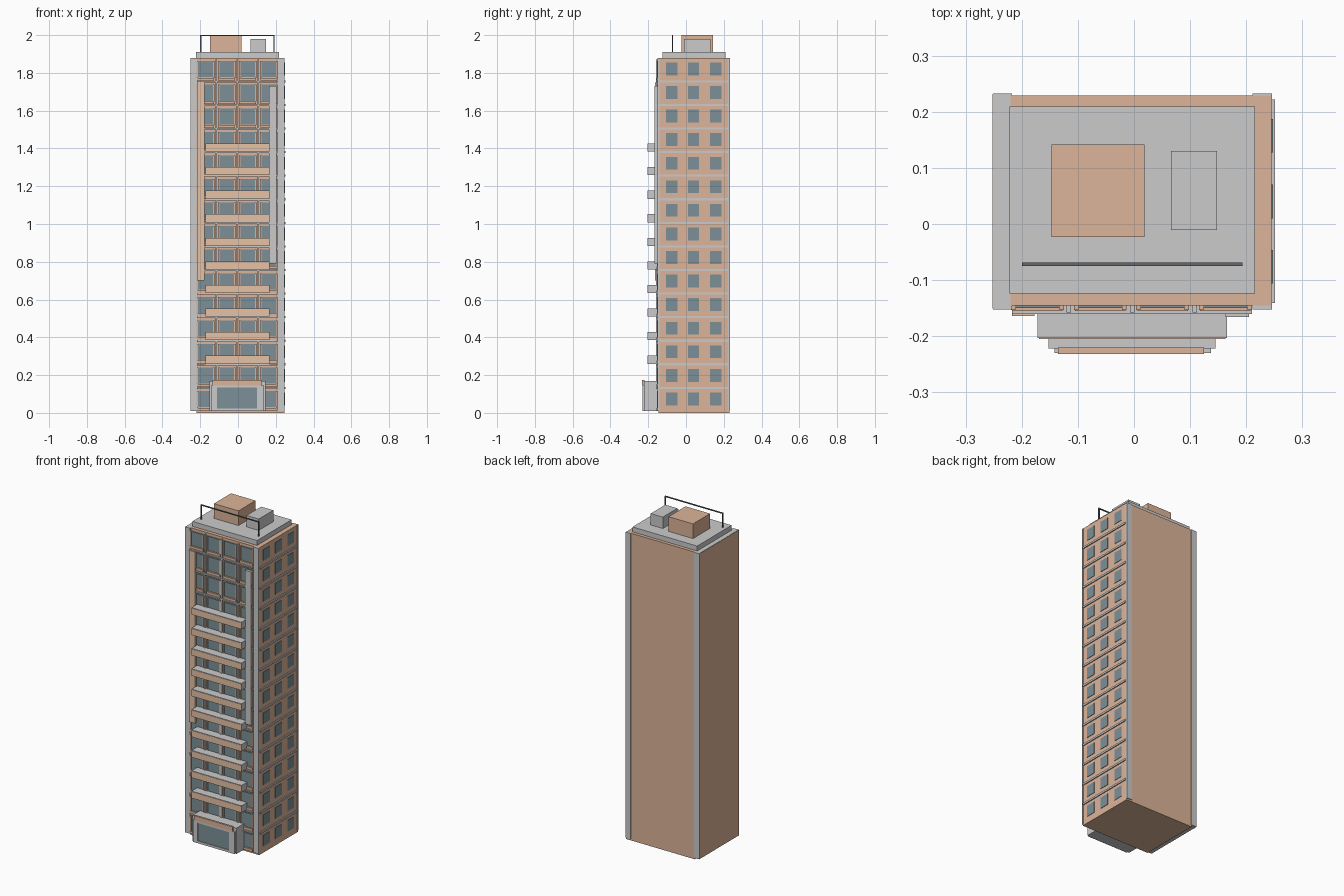
import bpy, bmesh

FLOORS, PITCH = 15, 0.1248


def material(name, rgb):
    m = bpy.data.materials.new(name)
    m.diffuse_color = (*rgb, 1)
    return m


BRICK = material("brick", (0.72, 0.46, 0.32))
TAN = material("tan_panel", (0.80, 0.54, 0.38))
GLASS = material("dark_glass", (0.20, 0.28, 0.31))
DARK = material("dark_metal", (0.13, 0.14, 0.15))


def boxes(name, ranges, mat=None):
    """One object made of boxes given as (x0, x1, y0, y1, z0, z1)."""
    bm = bmesh.new()
    for x0, x1, y0, y1, z0, z1 in ranges:
        cube = bmesh.ops.create_cube(bm, size=1)["verts"]
        for v in cube:
            v.co.x = x1 if v.co.x > 0 else x0
            v.co.y = y1 if v.co.y > 0 else y0
            v.co.z = z1 if v.co.z > 0 else z0
    mesh = bpy.data.meshes.new(name)
    bm.to_mesh(mesh)
    bm.free()
    ob = bpy.data.objects.new(name, mesh)
    bpy.context.collection.objects.link(ob)
    if mat:
        mesh.materials.append(mat)
    return ob


# Tower body and corner pillars
boxes("tower_body", [(-0.22, 0.245, -0.145, 0.229, 0, 1.88)], BRICK)
boxes("left_wall_core", [(-0.251, -0.217, -0.152, 0.233, 0.01, 1.88)])
boxes("left_wall_cladding", [(-0.2525, -0.251, -0.151, 0.232, 0.01, 1.879)], BRICK)
boxes("right_pillars", [(0.211, 0.246, -0.152, -0.141, 0.01, 1.88),
                        (0.211, 0.246, 0.222, 0.233, 0.01, 1.88)])

# Right side windows and floor ledges
side_y = (-0.076, 0.040, 0.157)
boxes("side_windows", [(0.24, 0.2475, y - 0.030, y + 0.030,
                        0.04 + f * PITCH, 0.108 + f * PITCH)
                       for f in range(FLOORS) for y in side_y], GLASS)
boxes("side_ledges", [(0.24, 0.251, -0.141, 0.222,
                       0.127 + f * PITCH, 0.138 + f * PITCH)
                      for f in range(FLOORS - 1)])

# Front windows with brick spandrels and grey mullions
front_x = (-0.172, -0.060, 0.051, 0.163)
boxes("front_windows", [(x - 0.040, x + 0.040, -0.150, -0.14,
                         0.030 + f * PITCH, 0.115 + f * PITCH)
                        for f in range(FLOORS) for x in front_x], GLASS)
boxes("front_sills", [(x - 0.045, x + 0.045, -0.155, -0.14,
                       0.012 + f * PITCH, 0.027 + f * PITCH)
                      for f in range(FLOORS) for x in front_x], BRICK)
boxes("window_surrounds", [(x + s - 0.004, x + s + 0.004, -0.153, -0.14,
                            0.027 + f * PITCH, 0.115 + f * PITCH)
                           for f in range(FLOORS) for x in front_x
                           for s in (-0.043, 0.043)], BRICK)
boxes("front_mullions", [(x - 0.004, x + 0.004, -0.158, -0.14, 0.01, 1.87)
                         for x in (-0.116, -0.003, 0.108)])
boxes("front_ledges", [(-0.217, 0.21, -0.160, -0.14,
                        0.127 + f * PITCH, 0.135 + f * PITCH)
                       for f in range(FLOORS - 1)])

# Balconies with tan fronts
boxes("balconies", [(-0.172, 0.166, -0.203, -0.145,
                     0.260 + f * PITCH, 0.303 + f * PITCH) for f in range(10)])
boxes("balcony_fronts", [(-0.169, 0.163, -0.205, -0.202,
                          0.263 + f * PITCH, 0.300 + f * PITCH)
                         for f in range(10)], TAN)

# Vertical fins on the front
boxes("left_fin", [(-0.217, -0.177, -0.164, -0.145, 0.70, 1.75)], TAN)
boxes("right_fin", [(0.163, 0.205, -0.166, -0.145, 0.79, 1.73)])

# Entrance porch
boxes("entrance_porch", [(-0.152, 0.145, -0.222, -0.145, 0.01, 0.168)])
boxes("entrance_frame", [(-0.142, -0.112, -0.230, -0.22, 0.01, 0.145),
                         (0.100, 0.137, -0.230, -0.22, 0.01, 0.145),
                         (-0.112, 0.100, -0.230, -0.22, 0.01, 0.024),
                         (-0.112, 0.100, -0.230, -0.22, 0.134, 0.145)])
boxes("entrance_glass", [(-0.112, 0.100, -0.226, -0.22, 0.024, 0.134)], GLASS)
boxes("entrance_fascia", [(-0.135, 0.125, -0.232, -0.22, 0.145, 0.174)], BRICK)

# Roof slab, plant rooms and rail
boxes("roof_slab", [(-0.222, 0.216, -0.124, 0.209, 1.875, 1.91)])
boxes("stair_house", [(-0.147, 0.019, -0.023, 0.142, 1.905, 2.0)], BRICK)
boxes("plant_box", [(0.066, 0.148, -0.011, 0.130, 1.905, 1.98)])
boxes("roof_rail", [(-0.200, 0.193, -0.075, -0.069, 1.994, 2.0),
                    (-0.200, -0.194, -0.075, -0.069, 1.905, 1.994),
                    (0.187, 0.193, -0.075, -0.069, 1.905, 1.994)], DARK)
